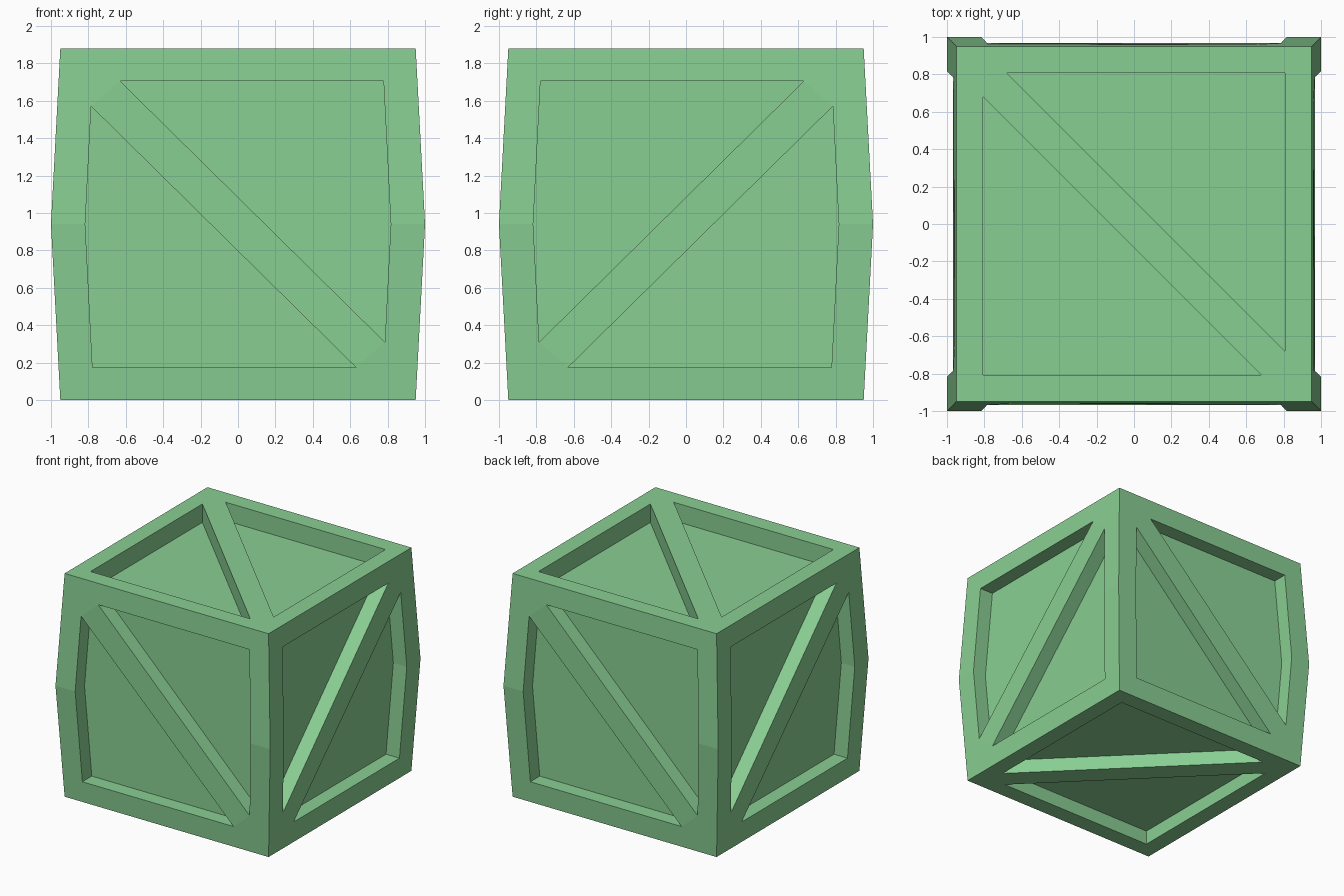
import bpy, bmesh
from math import pi
from mathutils import Matrix, Vector

if "Cube" in bpy.data.objects:
    bpy.data.objects.remove(bpy.data.objects["Cube"])

H = 0.94      # half height of the crate
EDGE = 0.95   # half width at top and bottom rims
BULGE = 0.05  # extra half width at mid height

bm = bmesh.new()


def add_panel(outer, hole, surface, depth, matrix, flip=1):
    """Framed panel with a diagonal brace and two recessed areas.
    outer/hole describe one half; the other half is the same turned 180 degrees."""
    def pt(p, inward=0.0):
        co = Vector((flip * p[0], -surface(p[1]) + inward, p[1]))
        return bm.verts.new(matrix @ co)

    def face(*pts):
        bm.faces.new([pt(*p) if isinstance(p[0], tuple) else pt(p) for p in pts])

    def neg(p):
        return (-p[0], -p[1])

    for turn in (lambda p: p, neg):
        o = [turn(p) for p in outer]
        h = [turn(p) for p in hole]
        # frame boards around the recess
        for i in range(len(h) - 1):
            face(o[i], o[i + 1], h[i + 1], h[i])
        # recess walls and floor
        for i in range(len(h)):
            p, q = h[i - 1], h[i]
            face((p,), (q,), (q, depth), (p, depth))
        face(*[(p, depth) for p in h])
        # end of the diagonal brace
        face(o[0], h[0], neg(h[-1]))
    # middle of the diagonal brace
    face(hole[0], hole[-1], neg(hole[0]), neg(hole[-1]))


# four bulging sides, brace direction alternating
side_outer = [(-EDGE, H), (-EDGE - BULGE, 0), (-EDGE, -H), (EDGE, -H)]
side_hole = [(-0.785, 0.63), (-0.817, 0), (-0.778, -0.765), (0.63, -0.765)]
for n in range(4):
    add_panel(side_outer, side_hole,
              lambda v: EDGE + BULGE * (1 - abs(v) / H), 0.125,
              Matrix.Rotation(n * pi / 2, 4, 'Z'), -1 if n % 2 else 1)

# flat lid and base
cap_outer = [(-EDGE, EDGE), (-EDGE, -EDGE), (EDGE, -EDGE)]
cap_hole = [(-0.808, 0.68), (-0.808, -0.808), (0.68, -0.808)]
lid = Matrix.Rotation(-pi / 2, 4, 'X')
base = Matrix.Scale(-1, 4, (0, 0, 1)) @ lid
add_panel(cap_outer, cap_hole, lambda v: H, 0.155, lid)
add_panel(cap_outer, cap_hole, lambda v: H, 0.12, base)

# weld and stand on the ground
bmesh.ops.remove_doubles(bm, verts=bm.verts[:], dist=0.0005)
bmesh.ops.recalc_face_normals(bm, faces=bm.faces[:])
bmesh.ops.translate(bm, verts=bm.verts[:], vec=(0, 0, H))

mesh = bpy.data.meshes.new("crate")
bm.to_mesh(mesh)
bm.free()
crate = bpy.data.objects.new("crate", mesh)
bpy.context.collection.objects.link(crate)

green = bpy.data.materials.new("crate_green")
green.diffuse_color = (0.25, 0.62, 0.29, 1)
green.use_nodes = True
green.node_tree.nodes["Principled BSDF"].inputs["Base Color"].default_value = green.diffuse_color
mesh.materials.append(green)
